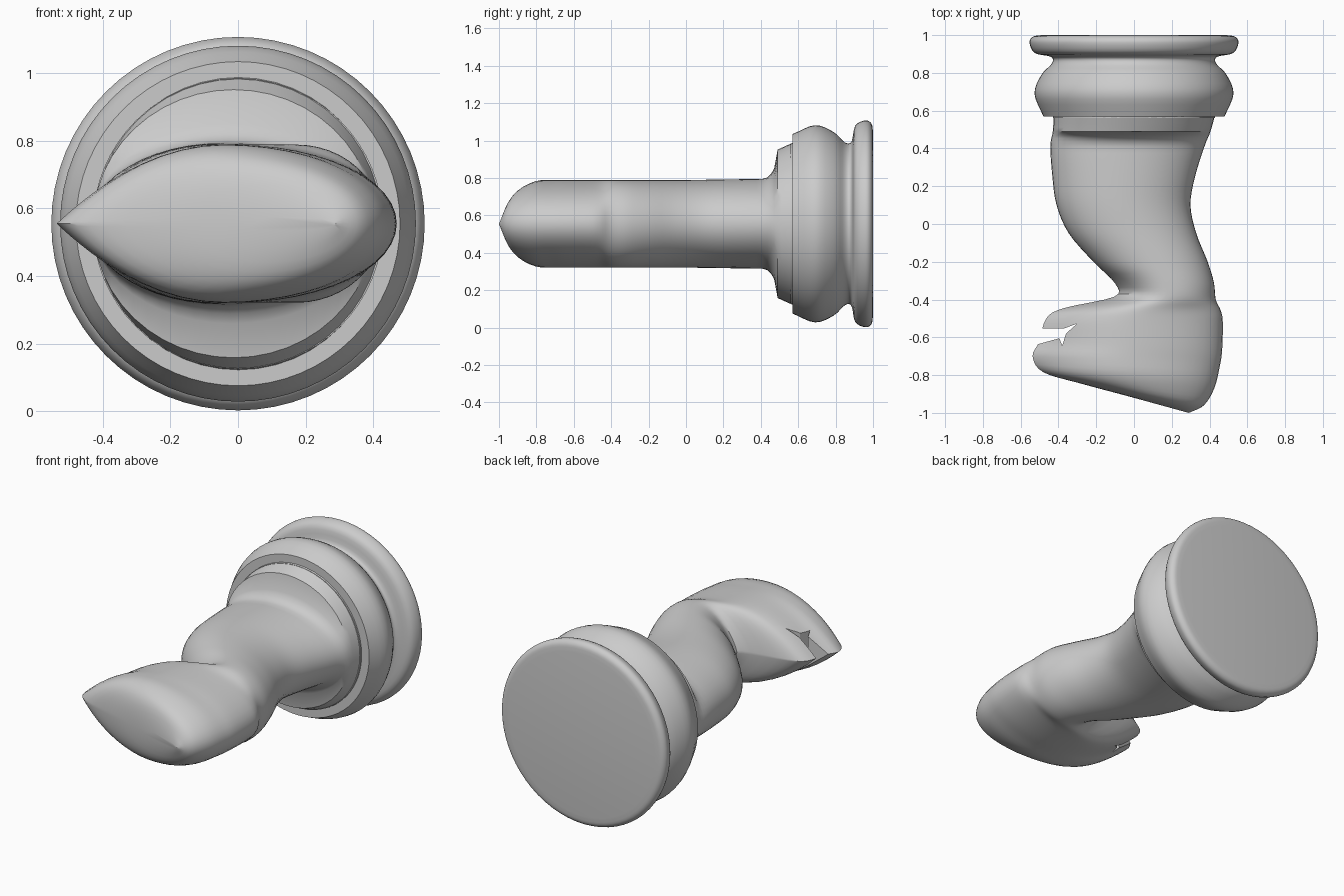
import bpy, bmesh
from math import sin, cos, pi, sqrt
from mathutils import Vector

if "Cube" in bpy.data.objects:
    bpy.data.objects.remove(bpy.data.objects["Cube"])

ZC = 0.555  # height of the piece's long axis, which runs along y


def spline(points, steps):
    """Smooth curve through tuples of any length (Catmull-Rom)."""
    p = [Vector(q) for q in points]
    p = [2 * p[0] - p[1]] + p + [2 * p[-1] - p[-2]]
    out = []
    for a, b, c, d in zip(p, p[1:], p[2:], p[3:]):
        for i in range(steps):
            t = i / steps
            out.append(b + (c - a) * (t / 2) + (2 * a - 5 * b + 4 * c - d) * (t * t / 2)
                       + (3 * b - a - 3 * c + d) * (t ** 3 / 2))
    return out + [p[-2]]


def skin(name, rings):
    """Join equal-length rings of points into a capped tube."""
    bm = bmesh.new()
    vr = [[bm.verts.new(p) for p in r] for r in rings]
    n = len(vr[0])
    for a, b in zip(vr, vr[1:]):
        for i in range(n):
            j = (i + 1) % n
            bm.faces.new((a[i], a[j], b[j], b[i]))
    bm.faces.new(vr[0])
    bm.faces.new(vr[-1])
    bmesh.ops.recalc_face_normals(bm, faces=bm.faces)
    me = bpy.data.meshes.new(name)
    bm.to_mesh(me)
    bm.free()
    ob = bpy.data.objects.new(name, me)
    bpy.context.collection.objects.link(ob)
    return ob


def smooth(ob, angle):
    bpy.ops.object.select_all(action='DESELECT')
    ob.select_set(True)
    bpy.context.view_layer.objects.active = ob
    bpy.ops.object.shade_smooth_by_angle(angle=angle)


# Turned base: (y, radius)
N = 64
profile = [(.56, .43), (.57, .43), (.57, .48)]
profile += spline([(.57, .48), (.69, .527), (.79, .49), (.85, .435), (.885, .44),
                   (.905, .525), (.96, .553), (.992, .535), (1, .49)], 4)[1:]
base = skin("turned_base", [[(r * cos(2 * pi * i / N), y, ZC + r * sin(2 * pi * i / N))
                             for i in range(N)] for y, r in profile])
smooth(base, 0.8)

# Neck ribs: (y, front x, back x)
neck = [(.58, -.425, .43), (.49, -.43, .405), (.41, -.443, .373), (.25, -.432, .323),
        (.1, -.41, .299), (-.05, -.345, .33), (-.2, -.215, .39)]
# Head ribs: front x, front y, back x, back y
head_ribs = [(-.1, -.315, .423, -.31), (-.105, -.385, .433, -.4), (-.37, -.445, .46, -.46),
             (-.465, -.5, .47, -.52), (-.5, -.62, .467, -.66), (-.537, -.7, .455, -.75),
             (-.48, -.785, .425, -.87), (-.28, -.845, .37, -.96), (-.03, -.912, .29, -1)]


def thickness(y):
    """Half thickness: round collar, fillet, even neck, rounded forehead."""
    if y > .49:
        return .397 + (y - .49) * .45
    if y > .41:
        return .24 + .157 * (1 - sqrt(1 - ((y - .41) / .08) ** 2))
    q = min(max((-.73 - y) / .185, 0), 1)
    return (.234 + max(y, 0) * .015) * (1 - q * q) ** .7


M = 48
rings = []
for xl, yl, xr, yr in spline([(a, y, b, y) for y, a, b in neck] + head_ribs, 4):
    h = thickness(yl)
    q = max((-.73 - yl) / .185, 0)
    k = min(max(1 - 4 * (yl + .23), 1), 2) - q  # wedge shape towards the muzzle
    ring = []
    for i in range(M):
        c, s = cos(2 * pi * i / M), sin(2 * pi * i / M)
        t = .5 + .5 * c
        z = h * abs(s) ** (k if c < 0 else 1) * (1 if s >= 0 else -1)
        ring.append((xl + (xr - xl) * t, yl + (yr - yl) * t, ZC + z))
    rings.append(ring)
head = skin("horse_head", rings)

# Ragged mouth cut through the muzzle
mouth = [(-.65, -.555), (-.37, -.553), (-.30, -.527), (-.36, -.58),
         (-.38, -.645), (-.395, -.605), (-.65, -.675)]
cutter = skin("mouth_cutter", [[(x, y, z) for x, y in mouth] for z in (.3, .8)])
cutter.hide_render = True
cutter.display_type = 'WIRE'
cut = head.modifiers.new("mouth", 'BOOLEAN')
cut.operation = 'DIFFERENCE'
cut.solver = 'EXACT'
cut.object = cutter
smooth(head, 0.6)
